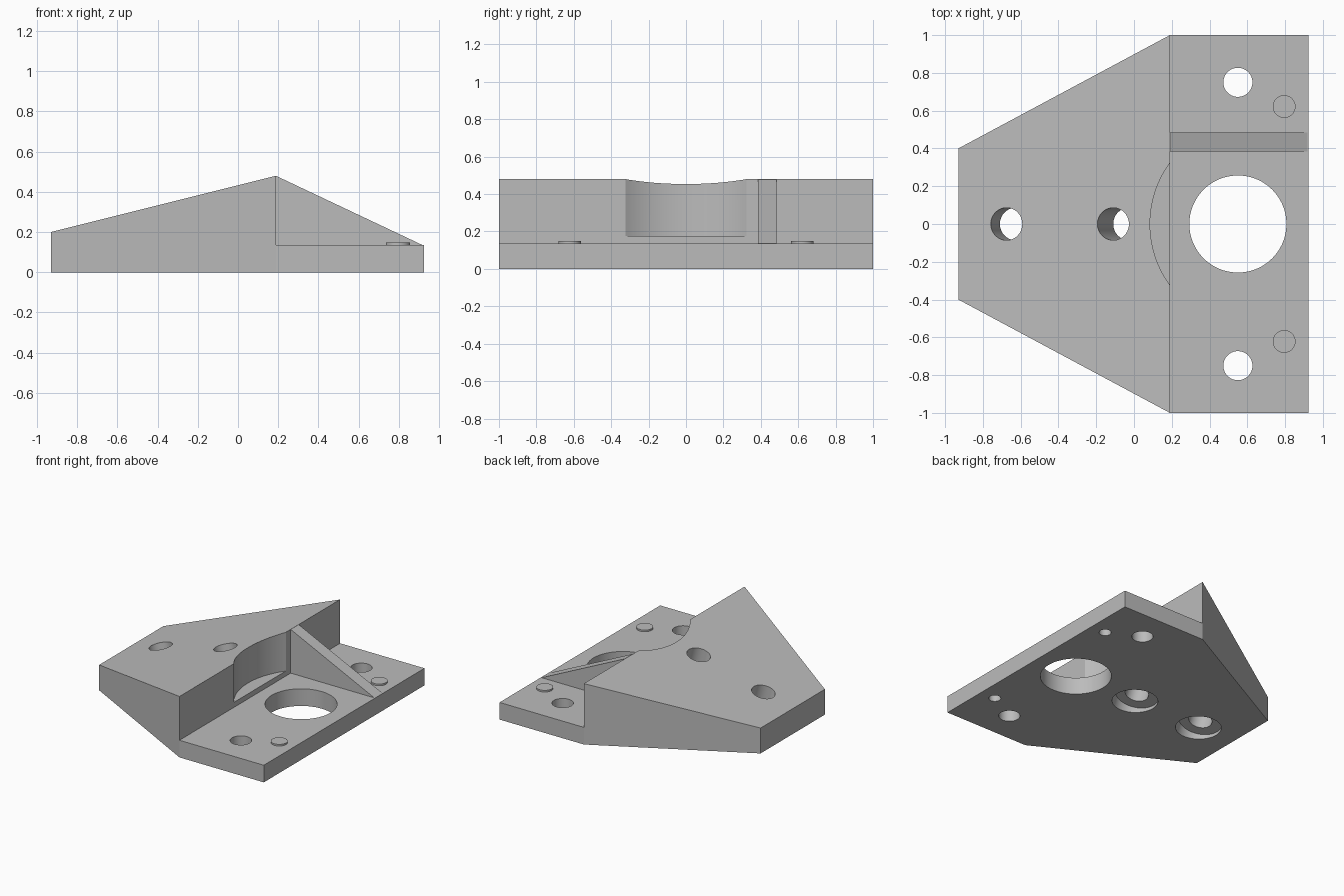
import bpy, bmesh, math
from mathutils import Matrix, Vector

cube = bpy.data.objects.get("Cube")
if cube:
    bpy.data.objects.remove(cube, do_unlink=True)

grey = bpy.data.materials.new("plain_grey")
grey.use_nodes = True
grey.diffuse_color = (0.5, 0.5, 0.5, 1)
grey.node_tree.nodes["Principled BSDF"].inputs["Base Color"].default_value = (0.5, 0.5, 0.5, 1)


def finish(bm, name):
    bmesh.ops.recalc_face_normals(bm, faces=bm.faces)
    mesh = bpy.data.meshes.new(name)
    bm.to_mesh(mesh)
    bm.free()
    mesh.materials.append(grey)
    obj = bpy.data.objects.new(name, mesh)
    bpy.context.collection.objects.link(obj)
    return obj


def prism(name, points, start, travel):
    """Extrude a list of 3D-ready points by a travel vector."""
    bm = bmesh.new()
    face = bm.faces.new([bm.verts.new(Vector(p) + Vector(start)) for p in points])
    out = bmesh.ops.extrude_face_region(bm, geom=[face])
    verts = [g for g in out["geom"] if isinstance(g, bmesh.types.BMVert)]
    bmesh.ops.translate(bm, verts=verts, vec=travel)
    return finish(bm, name)


def side_prism(name, profile, y0, y1):
    return prism(name, [(x, 0, z) for x, z in profile], (0, y0, 0), (0, y1 - y0, 0))


def rod(name, base, radius, low, high, tilt=0, segments=64):
    """Cylinder around an axis through base, from low to high along that axis."""
    bm = bmesh.new()
    bmesh.ops.create_cone(bm, cap_ends=True, segments=segments, radius1=radius,
                          radius2=radius, depth=high - low)
    place = (Matrix.Translation(base) @ Matrix.Rotation(tilt, 4, "Y")
             @ Matrix.Translation((0, 0, (low + high) / 2)))
    bmesh.ops.transform(bm, matrix=place, verts=bm.verts)
    return finish(bm, name)


def combine(target, other, operation):
    mod = target.modifiers.new(operation.lower(), "BOOLEAN")
    mod.operation, mod.solver, mod.object = operation, "EXACT", other
    bpy.context.view_layer.objects.active = target
    bpy.ops.object.modifier_apply(modifier=mod.name)
    bpy.data.objects.remove(other, do_unlink=True)


# Sloped block with its low ledge, trimmed to the tapered plan
body = side_prism("bracket_body", [(-0.93, 0), (0.925, 0), (0.925, 0.135), (0.19, 0.135),
                                   (0.19, 0.48), (-0.93, 0.2)], -1.1, 1.1)
plan = [(-0.93, -0.4), (0.19, -1), (1, -1), (1, 1), (0.19, 1), (-0.93, 0.4)]
# widen the narrow end slightly past the block along the same taper
slope = 0.6 / 1.12
plan[0] = (-1, -0.4 + 0.07 * slope)
plan[-1] = (-1, 0.4 - 0.07 * slope)
trim = prism("plan_trim", [(x, y, 0) for x, y in plan], (0, 0, -0.2), (0, 0, 1))
combine(body, trim, "INTERSECT")

# Curved recess in the step
combine(body, rod("recess_cutter", (0.635, 0, 0), 0.55, 0.175, 0.7, segments=160), "DIFFERENCE")

# Stiffening rib
rib = side_prism("rib", [(0.1, 0.08), (0.1, 0.42), (0.19, 0.479), (0.918, 0.135), (0.9, 0.08)],
                 0.385, 0.485)
combine(body, rib, "UNION")

# Large opening
combine(body, rod("opening_cutter", (0.55, 0, 0), 0.257, -0.1, 0.3, segments=96), "DIFFERENCE")

# Mounting holes, and raised studs hollowed from beneath
for side in (-1, 1):
    combine(body, rod("mount_cutter", (0.55, side * 0.75, 0), 0.077, -0.1, 0.3), "DIFFERENCE")
    combine(body, rod("stud", (0.795, side * 0.622, 0), 0.06, 0.115, 0.148), "UNION")
    combine(body, rod("stud_cutter", (0.795, side * 0.622, 0), 0.044, -0.1, 0.1), "DIFFERENCE")

# Counterbored bolt holes square to the sloping top
lean = -math.atan(0.25)
for x in (-0.609, -0.009):
    combine(body, rod("bolt_cutter", (x, 0, 0), 0.086, -0.2, 0.8, lean), "DIFFERENCE")
    combine(body, rod("counterbore_cutter", (x, 0, 0), 0.163, -0.2, 0.072, lean), "DIFFERENCE")

# Smooth the bores, keep the machined edges crisp
bpy.ops.object.select_all(action="DESELECT")
body.select_set(True)
bpy.context.view_layer.objects.active = body
bpy.ops.object.shade_smooth_by_angle(angle=math.radians(25))
